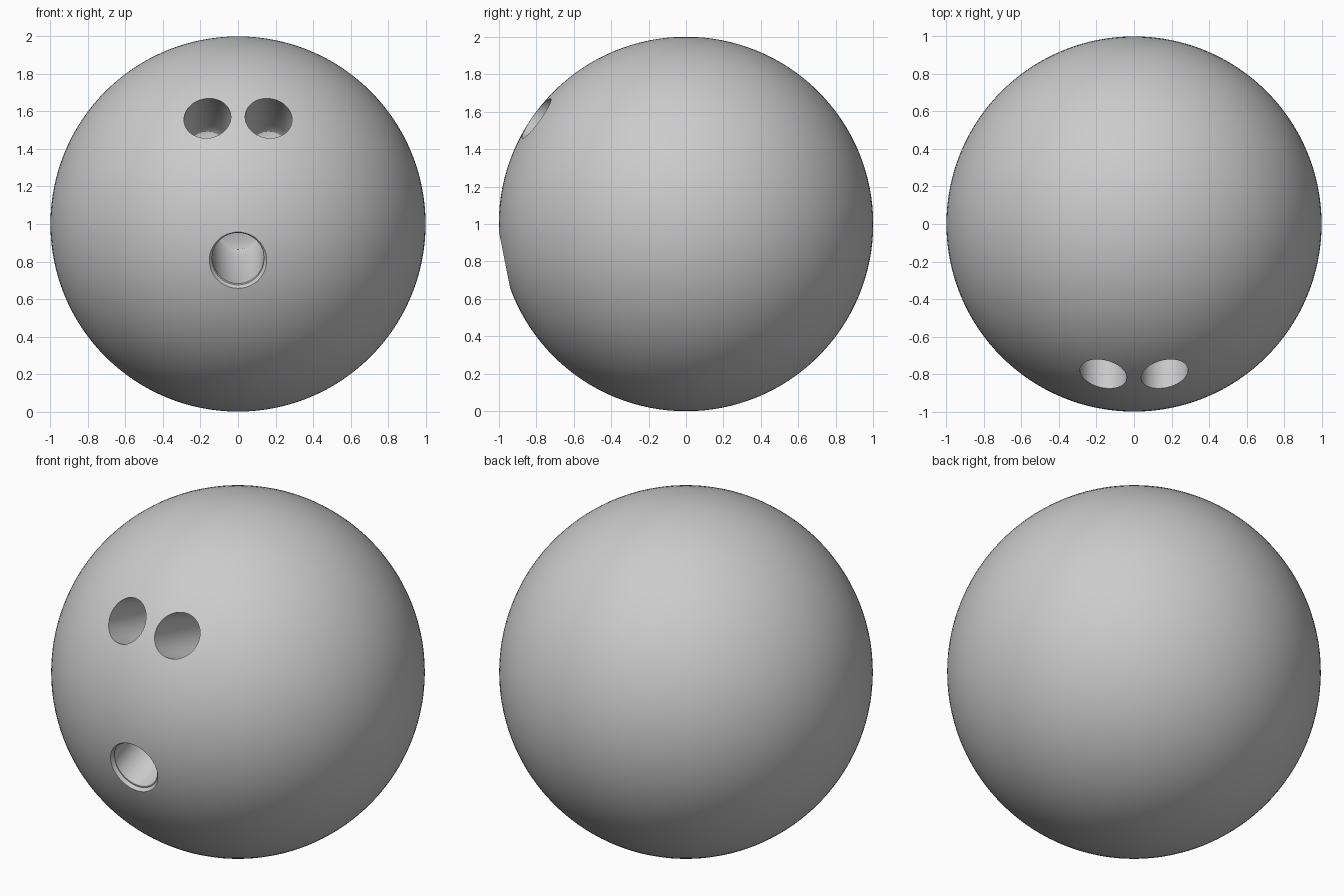
import bpy, bmesh, math
from mathutils import Vector

if "Cube" in bpy.data.objects:
    bpy.data.objects.remove(bpy.data.objects["Cube"])


def lathe(name, rings, origin, axis, sides=48):
    """Closed solid of revolution; rings are (distance along axis, radius)."""
    bm = bmesh.new()
    loops = []
    for d, r in rings:
        loops.append([bm.verts.new((r * math.cos(2 * math.pi * i / sides),
                                    r * math.sin(2 * math.pi * i / sides), d))
                      for i in range(sides)])
    for a, b in zip(loops, loops[1:]):
        for i in range(sides):
            j = (i + 1) % sides
            bm.faces.new((a[i], a[j], b[j], b[i]))
    bm.faces.new(loops[0][::-1])
    bm.faces.new(loops[-1])
    bmesh.ops.recalc_face_normals(bm, faces=bm.faces)
    me = bpy.data.meshes.new(name)
    bm.to_mesh(me)
    bm.free()
    ob = bpy.data.objects.new(name, me)
    bpy.context.collection.objects.link(ob)
    ob.location = origin
    ob.rotation_euler = Vector(axis).to_track_quat('Z', 'Y').to_euler()
    ob.hide_render = True
    return ob


def bore(name, origin, elevation, radius, depth):
    """Drill cutter with a slightly rounded floor, axis in the yz plane."""
    e = math.radians(elevation)
    rings = [(-depth, radius - 0.05), (-depth + 0.015, radius - 0.02),
             (-depth + 0.05, radius), (0.3, radius)]
    return lathe(name, rings, origin, (0, -math.cos(e), math.sin(e)))


# Ball
bpy.ops.mesh.primitive_uv_sphere_add(segments=128, ring_count=64, radius=1, location=(0, 0, 1))
ball = bpy.context.object
ball.name = "ball"

# Two finger holes and a thumb hole
cutters = [bore("finger_hole_cutter", (s * 0.163, -0.79, 1.56), 20, 0.125, 0.5)
           for s in (-1, 1)]
cutters.append(bore("thumb_hole_cutter", (0, -0.98, 0.81), -20, 0.138, 0.5))

# Chamfer around the thumb hole, square to the ball's surface
n = Vector((0, -0.98, -0.195)).normalized()
cutters.append(lathe("thumb_rim_cutter", [(-0.03, 0.138), (-0.012, 0.153), (0.1, 0.153)],
                     Vector((0, 0, 1)) + n, n))

bpy.context.view_layer.objects.active = ball
for c in cutters:
    m = ball.modifiers.new("drill", 'BOOLEAN')
    m.operation = 'DIFFERENCE'
    m.solver = 'EXACT'
    m.object = c
    bpy.ops.object.modifier_apply(modifier=m.name)
for c in cutters:
    bpy.data.objects.remove(c)

bpy.ops.object.select_all(action='DESELECT')
ball.select_set(True)
bpy.ops.object.shade_smooth_by_angle(angle=math.radians(30))
